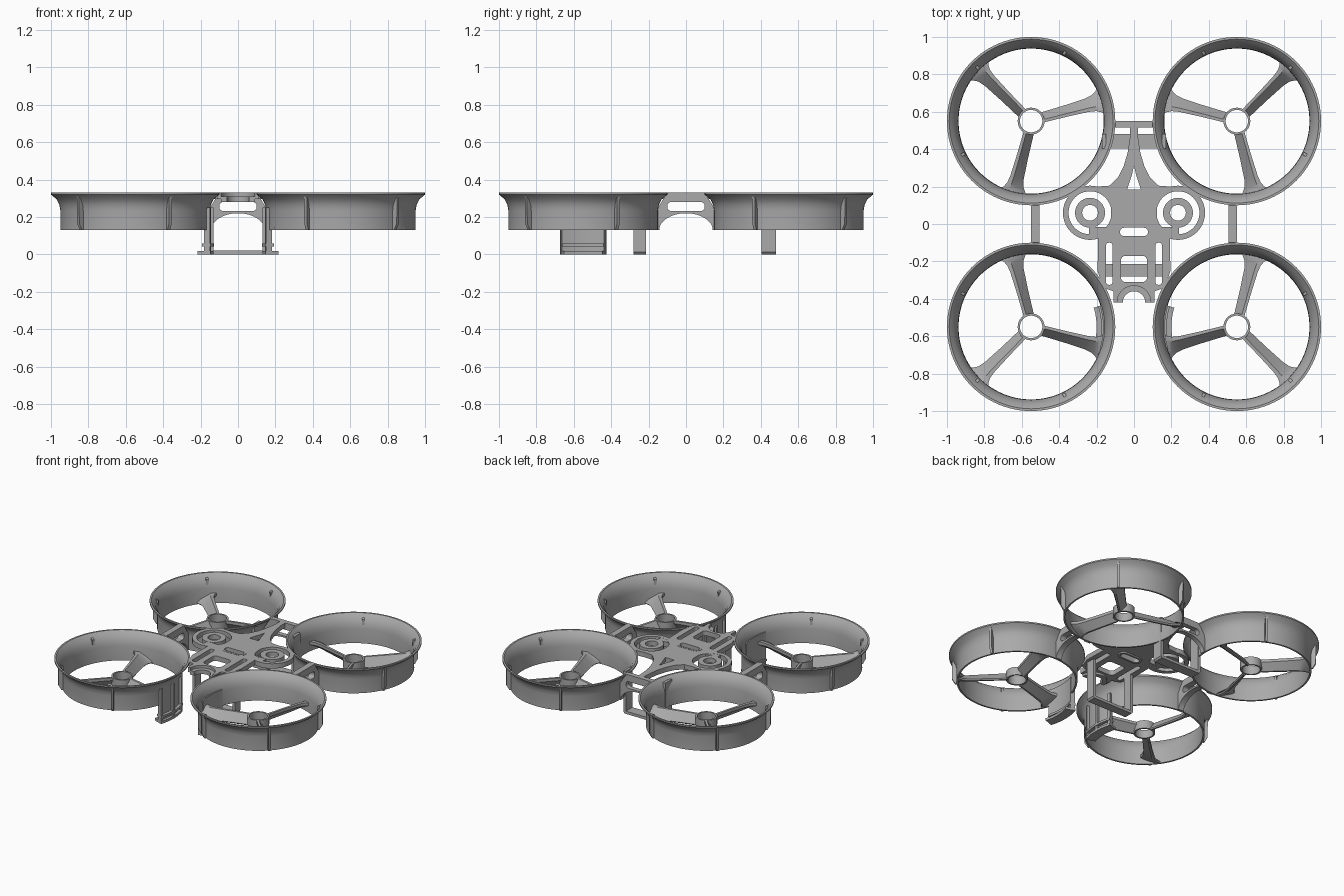
import bpy, bmesh
from math import cos, sin, pi, radians
from mathutils import Matrix, Vector

cube = bpy.data.objects.get("Cube")
if cube:
    bpy.data.objects.remove(cube, do_unlink=True)

GREY = (0.4, 0.4, 0.4, 1)
mat = bpy.data.materials.new("frame grey")
mat.use_nodes = True
mat.diffuse_color = GREY
mat.node_tree.nodes["Principled BSDF"].inputs["Base Color"].default_value = GREY

HUB = Vector((-0.55, -0.55, 0))   # duct centre, mirrored to all four corners


def finish(name, mesh, mirror=""):
    mesh.materials.clear()
    mesh.materials.append(mat)
    obj = bpy.data.objects.new(name, mesh)
    bpy.context.collection.objects.link(obj)
    bpy.ops.object.select_all(action='DESELECT')
    obj.select_set(True)
    bpy.context.view_layer.objects.active = obj
    bpy.ops.object.shade_smooth_by_angle(angle=radians(35))
    if mirror:
        mod = obj.modifiers.new("mirror", 'MIRROR')
        mod.use_axis = ("x" in mirror, "y" in mirror, False)
        mod.use_mirror_merge = False
    return obj


def solid(name, loops, lo, hi, turn=Matrix(), mirror=""):
    """Extrude outlines (first outside, others holes) from lo to hi."""
    curve = bpy.data.curves.new(name, 'CURVE')
    curve.dimensions = '2D'
    curve.fill_mode = 'BOTH'
    curve.extrude = (hi - lo) / 2
    for loop in loops:
        spline = curve.splines.new('POLY')
        spline.points.add(len(loop) - 1)
        for point, (x, y) in zip(spline.points, loop):
            point.co = (x, y, 0, 1)
        spline.use_cyclic_u = True
    tmp = bpy.data.objects.new(name, curve)
    bpy.context.collection.objects.link(tmp)
    graph = bpy.context.evaluated_depsgraph_get()
    mesh = bpy.data.meshes.new_from_object(tmp.evaluated_get(graph))
    bpy.data.objects.remove(tmp, do_unlink=True)
    bm = bmesh.new()
    bm.from_mesh(mesh)
    bmesh.ops.remove_doubles(bm, verts=bm.verts, dist=1e-5)
    bmesh.ops.recalc_face_normals(bm, faces=bm.faces)
    bm.to_mesh(mesh)
    bm.free()
    mesh.transform(turn @ Matrix.Translation((0, 0, (lo + hi) / 2)))
    return finish(name, mesh, mirror)


def arc(cx, cy, rx, a0, a1, n=24, ry=None):
    ry = ry or rx
    steps = [radians(a0 + (a1 - a0) * i / n) for i in range(n + 1)]
    return [(cx + rx * cos(a), cy + ry * sin(a)) for a in steps]


def circle(cx, cy, r, n=40):
    return arc(cx, cy, r, 0, 360, n)[:-1]


def sector(r0, r1, a0, a1, n=16):
    return arc(HUB.x, HUB.y, r1, a0, a1, n) + arc(HUB.x, HUB.y, r0, a1, a0, n)


def box(x0, x1, y0, y1, r=0.0):
    if not r:
        return [(x0, y0), (x1, y0), (x1, y1), (x0, y1)]
    return (arc(x0 + r, y0 + r, r, 180, 270, 6) + arc(x1 - r, y0 + r, r, 270, 360, 6)
            + arc(x1 - r, y1 - r, r, 0, 90, 6) + arc(x0 + r, y1 - r, r, 90, 180, 6))


def both(half):
    """Complete an outline listed down the +x side."""
    return half + [(-x, y) for x, y in reversed(half)]


def spin(name, profile, n=96):
    bm = bmesh.new()
    rings = [[bm.verts.new((HUB.x + r * cos(2 * pi * i / n), HUB.y + r * sin(2 * pi * i / n), z))
              for i in range(n)] for r, z in profile]
    for j, ring in enumerate(rings):
        nxt = rings[(j + 1) % len(rings)]
        for i in range(n):
            k = (i + 1) % n
            bm.faces.new((ring[i], ring[k], nxt[k], nxt[i]))
    bmesh.ops.recalc_face_normals(bm, faces=bm.faces)
    mesh = bpy.data.meshes.new(name)
    bm.to_mesh(mesh)
    bm.free()
    return finish(name, mesh, "xy")


# Flared ducts and motor hubs
spin("duct", [(0.40, 0.13), (0.40, 0.235), (0.405, 0.265), (0.42, 0.295), (0.45, 0.32),
              (0.45, 0.33), (0.438, 0.33), (0.415, 0.307), (0.397, 0.27), (0.39, 0.235),
              (0.388, 0.13)])
spin("motor_hub", [(0.072, 0.14), (0.072, 0.2), (0.06, 0.2), (0.06, 0.14)], 40)

# Slanted spokes that widen where they meet the duct
section = [(-0.032, 0.2), (-0.012, 0.2), (0.042, 0.14), (0.036, 0.132), (0.022, 0.132), (-0.032, 0.18)]
bm = bmesh.new()
for angle in (225, 345, 105):
    out = Vector((cos(radians(angle)), sin(radians(angle)), 0))
    side = Vector((out.y, -out.x, 0))
    rows = []
    for r, s in ((0.066, 0.75), (0.2, 0.85), (0.31, 1), (0.35, 1.2), (0.375, 1.6), (0.392, 2.1)):
        rows.append([bm.verts.new(HUB + out * r + side * t * s + Vector((0, 0, z))) for t, z in section])
    n = len(section)
    for a, b in zip(rows, rows[1:]):
        for i in range(n):
            bm.faces.new((a[i], a[(i + 1) % n], b[(i + 1) % n], b[i]))
    bm.faces.new(rows[0])
    bm.faces.new(rows[-1])
bmesh.ops.recalc_face_normals(bm, faces=bm.faces)
spokes = bpy.data.meshes.new("spokes")
bm.to_mesh(spokes)
bm.free()
finish("spokes", spokes, "xy")

# Upright fins on the outside of each duct
fin = [(0.395, 0.13), (0.41, 0.13), (0.43, 0.165), (0.432, 0.3), (0.44, 0.315), (0.395, 0.3)]
for angle in (154, 225, 296):
    turn = (Matrix.Translation(HUB) @ Matrix.Rotation(radians(angle), 4, 'Z')
            @ Matrix.Rotation(pi / 2, 4, 'X'))
    solid("duct_fin", [fin], -0.008, 0.008, turn, "xy")

# Centre deck with cut-outs and a notch for the lens
TOP, LOW = 0.33, 0.295
notch = arc(0, -0.42, 0.09, 0, 90, 12)
deck = both([(0.02, 0.53), (0.022, 0.46), (0.034, 0.38), (0.055, 0.31), (0.085, 0.25),
             (0.13, 0.205), (0.2, 0.2), (0.18, 0.172), (0.125, 0.13), (0.122, 0.0),
             (0.14, -0.02), (0.19, -0.03), (0.195, -0.25), (0.165, -0.34), (0.11, -0.36),
             (0.11, -0.42)] + notch[:-1])
triangle = [(0, 0.31), (-0.012, 0.26), (-0.037, 0.185), (0.037, 0.185), (0.012, 0.26)]
holes = [triangle, box(-0.085, 0.085, -0.075, -0.01, 0.03), box(-0.07, 0.07, -0.31, -0.17, 0.025)]
holes += [box(min(s * 0.115, s * 0.15), max(s * 0.115, s * 0.15), -0.325, -0.1, 0.015) for s in (-1, 1)]
solid("centre_deck", [deck] + holes, LOW, TOP)
solid("slot_rim", [box(-0.09, 0.09, -0.08, -0.005, 0.033), box(-0.075, 0.075, -0.065, -0.02, 0.022)],
      LOW - 0.01, TOP + 0.002)
solid("lens_arch", [arc(0, -0.42, 0.092, 0, 180) + arc(0, -0.42, 0.06, 180, 0)], 0.28, 0.31)

# Round side mounts: outer loop, inner pad and its arm
solid("mount_loop", [circle(0.235, 0.06, 0.145), circle(0.235, 0.06, 0.115)], LOW, TOP, mirror="x")
solid("mount_pad", [circle(0.235, 0.06, 0.08), circle(0.235, 0.06, 0.042)], LOW, TOP, mirror="x")
solid("mount_arm", [box(0.12, 0.24, -0.055, -0.015)], LOW, TOP - 0.001, mirror="x")

# Arched links between neighbouring ducts
link = ([(0.15, 0.13), (0.15, 0.25), (0.125, 0.29), (0.1, 0.33), (-0.1, 0.33), (-0.125, 0.29),
         (-0.15, 0.25), (-0.15, 0.13)] + arc(0, 0.13, 0.143, 180, 0, 24, 0.09))
window = box(-0.1, 0.1, 0.232, 0.28, 0.02)
upright = Matrix.Rotation(pi / 2, 4, 'X')
solid("back_link", [link, window], -0.55, -0.515, upright)
solid("side_link", [link, window], 0.505, 0.55, Matrix.Rotation(pi / 2, 4, 'Z') @ upright, "x")

# U-shaped battery straps
strap = both([(0.17, 0.31), (0.17, 0.012), (0.16, 0.0)]) 
strap_gap = both([(0.15, 0.3), (0.15, 0.02)])
# open the strap at the top by tracing outside then inside
strap = strap[:3] + strap[3:] + list(reversed([(x, 0.31 if y > 0.2 else y) for x, y in strap_gap]))
for y0, y1 in ((-0.28, -0.215), (0.405, 0.48)):
    solid("battery_strap", [strap], -y1, -y0, upright)

# Curved front clips hanging from the ducts
solid("clip_wall", [sector(0.385, 0.4, -17, 17)], 0.0, 0.25, mirror="x")
solid("clip_foot", [sector(0.35, 0.42, -17, 17)], 0.0, 0.018, mirror="x")
solid("clip_ledge", [sector(0.375, 0.422, -17, 17)], 0.042, 0.058, mirror="x")
for angle in (-16, 0, 16):
    solid("clip_rib", [sector(0.395, 0.418, angle - 1.3, angle + 1.3, 2)], 0.0, 0.25, mirror="x")
